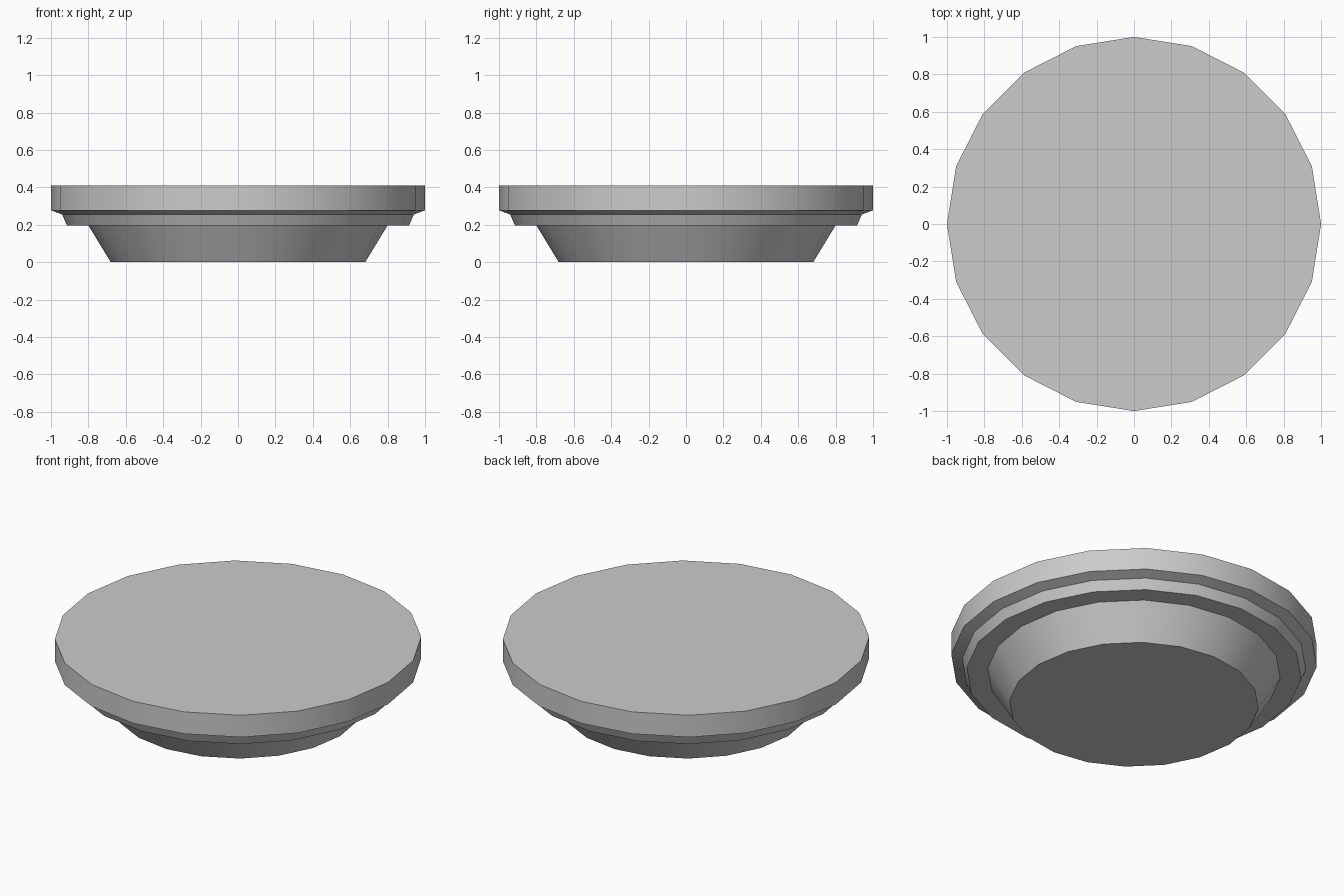
import bpy, bmesh, math

if "Cube" in bpy.data.objects:
    bpy.data.objects.remove(bpy.data.objects["Cube"])

SIDES = 20
# Outer profile (radius, height) from foot to rim
PROFILE = [(0.68, 0.0), (0.80, 0.197), (0.915, 0.197),
           (0.94, 0.255), (1.0, 0.278), (1.0, 0.41)]


def lathe(name, profile, sides):
    bm = bmesh.new()
    rings = [[bm.verts.new((r * math.cos(2 * math.pi * i / sides),
                            r * math.sin(2 * math.pi * i / sides), z))
              for i in range(sides)] for r, z in profile]
    # Side bands
    for low, high in zip(rings, rings[1:]):
        for i in range(sides):
            j = (i + 1) % sides
            bm.faces.new((low[i], low[j], high[j], high[i]))
    # Flat caps
    bm.faces.new(rings[0][::-1])
    bm.faces.new(rings[-1])
    mesh = bpy.data.meshes.new(name)
    bm.to_mesh(mesh)
    bm.free()
    obj = bpy.data.objects.new(name, mesh)
    bpy.context.collection.objects.link(obj)
    return obj


# Stepped round disc with tapered foot
disc = lathe("stepped_disc", PROFILE, SIDES)
bpy.context.view_layer.objects.active = disc
disc.select_set(True)
bpy.ops.object.shade_smooth_by_angle(angle=math.radians(30))
